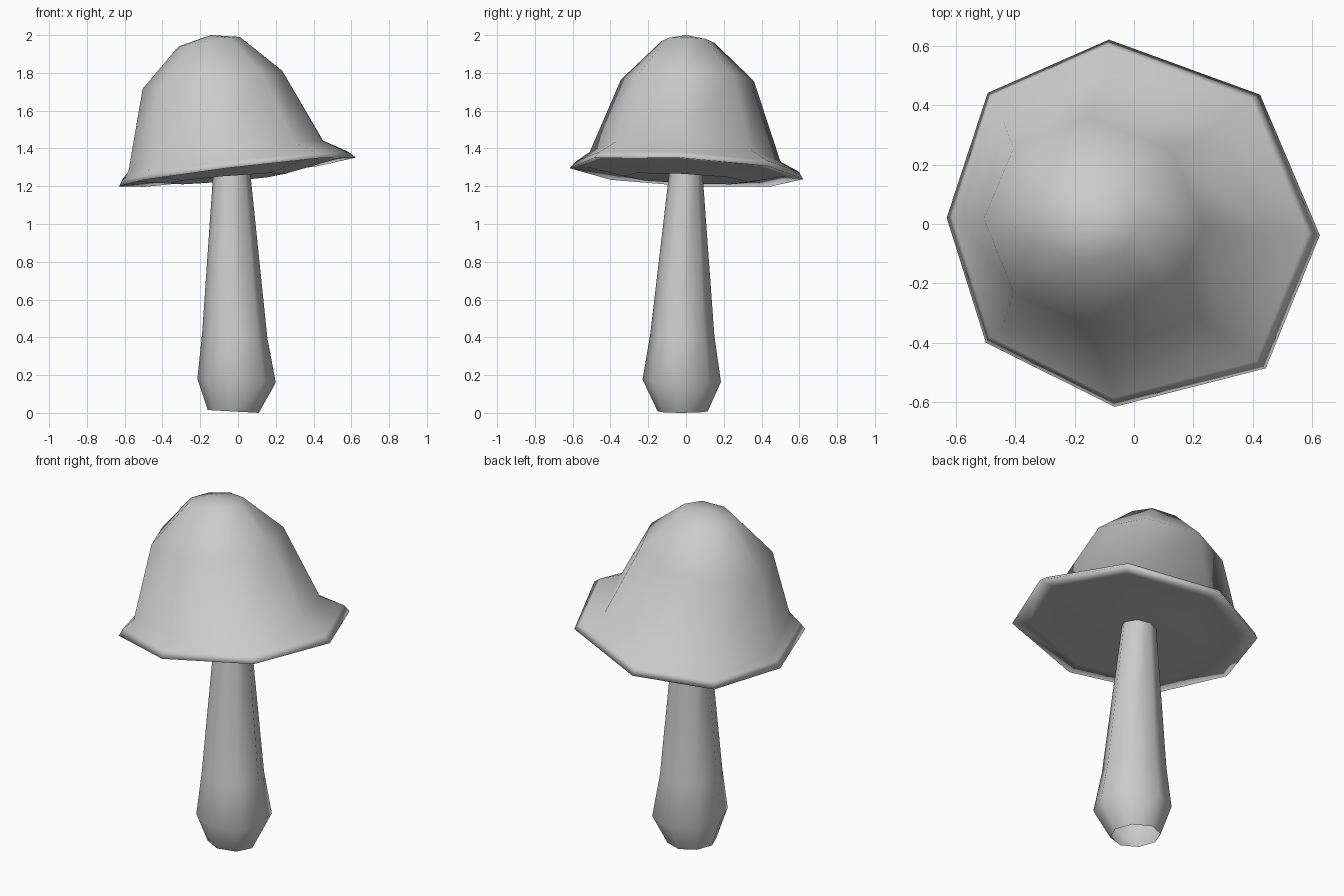
import bpy, bmesh

if "Cube" in bpy.data.objects:
    bpy.data.objects.remove(bpy.data.objects["Cube"])

# Slightly irregular eight-sided outlines shared by the rings (unit size)
RIM = [(1, -.065), (.68, .70), (-.13, 1), (-.78, .71),
       (-1, .03), (-.79, -.65), (-.10, -1), (.71, -.79)]
ROUND = [(1, -.06), (.70, .68), (-.05, 1), (-.73, .70),
         (-1, .03), (-.73, -.67), (-.05, -1), (.70, -.73)]


def ring(bm, outline, x0, x1, y0, y1, z_left, z_right, slope_y=0.0):
    """Tilted ring fitted to the given x and y extents."""
    cx, cy, rx, ry = (x0 + x1) / 2, (y0 + y1) / 2, (x1 - x0) / 2, (y1 - y0) / 2
    return [bm.verts.new((cx + u * rx, cy + v * ry,
                          z_left + (z_right - z_left) * (u + 1) / 2 + slope_y * v * ry))
            for u, v in outline]


def loft(name, specs, start_tip=None, end_tip=None):
    """Skin the rings; each end closes to a tip or stays open."""
    bm = bmesh.new()
    rings = [ring(bm, *s) for s in specs]
    for a, b in zip(rings, rings[1:]):
        for i in range(8):
            j = (i + 1) % 8
            bm.faces.new((a[i], a[j], b[j], b[i]))
    for loop, tip in ((rings[0], start_tip), (rings[-1], end_tip)):
        if tip:
            t = bm.verts.new(tip)
            for i in range(8):
                bm.faces.new((loop[i], loop[(i + 1) % 8], t))
    bmesh.ops.recalc_face_normals(bm, faces=bm.faces)
    mesh = bpy.data.meshes.new(name)
    bm.to_mesh(mesh)
    bm.free()
    for p in mesh.polygons:
        p.use_smooth = True
    obj = bpy.data.objects.new(name, mesh)
    bpy.context.collection.objects.link(obj)
    return obj


# Leaning bell cap: gently sagging underside, thin flared brim, rounded crown
loft("mushroom_cap", [
    (RIM, -.36, .25, -.33, .33, 1.215, 1.265, -.045),
    (RIM, -.54, .53, -.53, .53, 1.225, 1.345, -.045),
    (RIM, -.63, .625, -.615, .62, 1.20, 1.35, -.045),
    (RIM, -.61, .585, -.585, .60, 1.24, 1.38, -.045),
    (ROUND, -.58, .45, -.51, .50, 1.28, 1.44, -.05),
    (ROUND, -.505, .235, -.345, .36, 1.715, 1.81, -.01),
    (ROUND, -.315, .01, -.13, .15, 1.94, 1.99, -.03),
], start_tip=(-.04, 0, 1.30), end_tip=(-.145, 0, 2.0))

# Hollow tapered stem with a swollen foot, open at the bottom
loft("mushroom_stem", [
    (ROUND, -.16, .11, -.15, .115, .015, 0),
    (ROUND, -.215, .20, -.23, .185, .18, .16, -.03),
    (ROUND, -.19, .155, -.19, .15, .42, .40),
    (ROUND, -.13, .06, -.085, .085, 1.29, 1.32),
])
